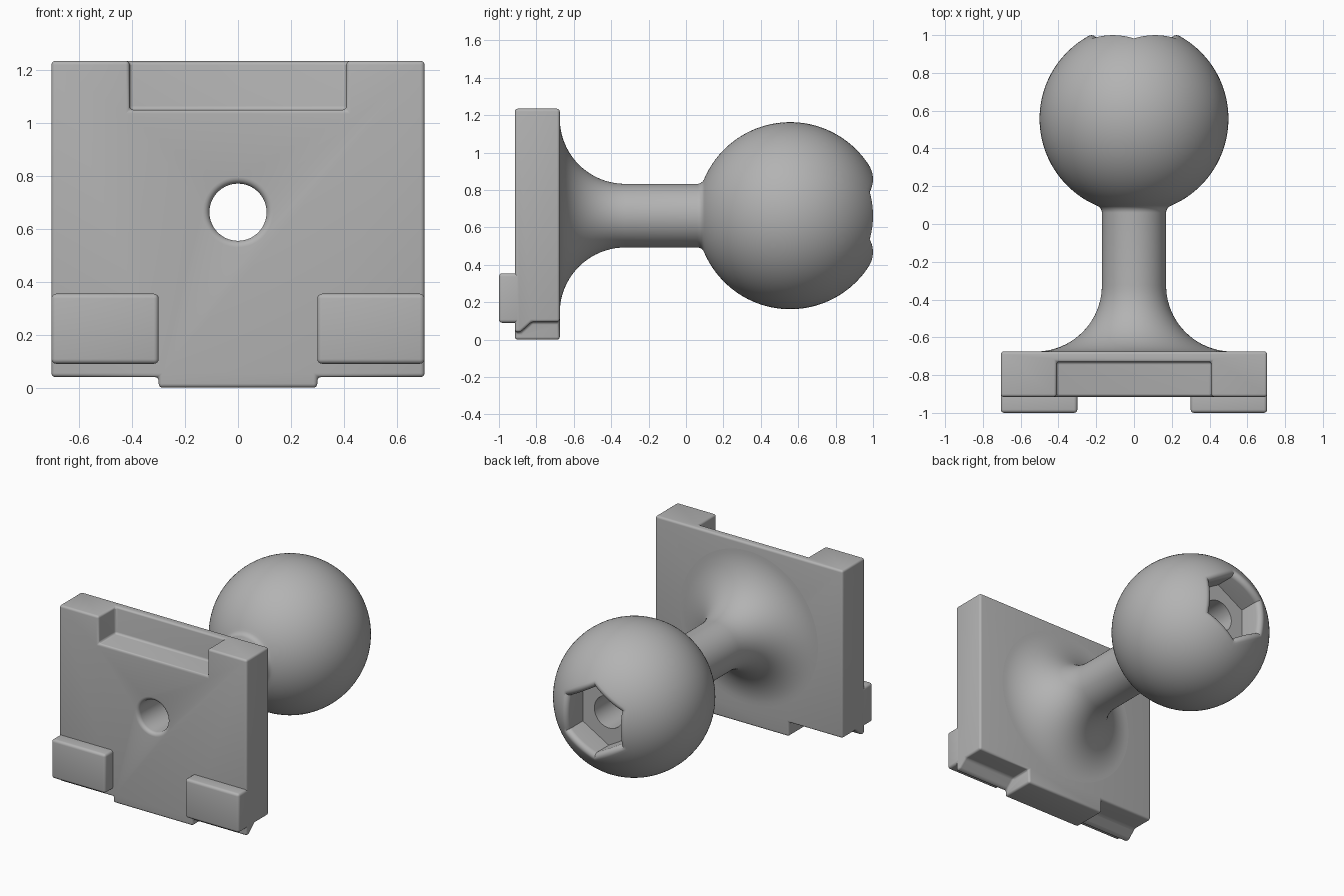
import bpy, bmesh
from math import sin, cos, pi, radians, sqrt, atan2

if "Cube" in bpy.data.objects:
    bpy.data.objects.remove(bpy.data.objects["Cube"], do_unlink=True)

GREY = (0.45, 0.45, 0.45, 1)
grey = bpy.data.materials.new("plain grey")
grey.use_nodes = True
grey.diffuse_color = GREY
grey.node_tree.nodes["Principled BSDF"].inputs["Base Color"].default_value = GREY

AXIS_Z = 0.663            # height of the shaft axis
BORE, SHAFT, BALL = 0.108, 0.17, 0.5
BALL_Y = 0.557
FRONT, BACK = -0.915, -0.675
SEGMENTS = 96


def make_object(name, bm):
    bmesh.ops.recalc_face_normals(bm, faces=bm.faces)
    mesh = bpy.data.meshes.new(name)
    bm.to_mesh(mesh)
    bm.free()
    mesh.materials.append(grey)
    obj = bpy.data.objects.new(name, mesh)
    bpy.context.collection.objects.link(obj)
    return obj


def prism(name, profile, x0, x1):
    """Extrude a (y, z) outline along x."""
    bm = bmesh.new()
    face = bm.faces.new([bm.verts.new((x0, y, z)) for y, z in profile])
    new = bmesh.ops.extrude_face_region(bm, geom=[face])["geom"]
    verts = [v for v in new if isinstance(v, bmesh.types.BMVert)]
    bmesh.ops.translate(bm, verts=verts, vec=(x1 - x0, 0, 0))
    return make_object(name, bm)


def box(name, x0, x1, y0, y1, z0, z1):
    return prism(name, [(y0, z0), (y1, z0), (y1, z1), (y0, z1)], x0, x1)


def lathe(name, profile_at, closed):
    """Revolve (radius, y) points about the shaft axis; the profile may vary with angle."""
    bm = bmesh.new()
    rows = []
    for i in range(SEGMENTS):
        t = 2 * pi * i / SEGMENTS
        rows.append([bm.verts.new((r * cos(t), y, AXIS_Z + r * sin(t)))
                     for r, y in profile_at(t)])
    n = len(rows[0])
    for i in range(SEGMENTS):
        a, b = rows[i], rows[(i + 1) % SEGMENTS]
        for j in range(n if closed else n - 1):
            k = (j + 1) % n
            bm.faces.new((a[j], a[k], b[k], b[j]))
    if not closed:
        for j in (0, n - 1):
            bm.faces.new([row[j] for row in rows])
    return make_object(name, bm)


def arc(r, y, radius, start, end, steps):
    """Arc points; angle 0 points along +y, a quarter turn points outward."""
    angles = [start + (end - start) * i / steps for i in range(steps + 1)]
    return [(r + radius * sin(a), y + radius * cos(a)) for a in angles]


def finish(obj):
    bpy.ops.object.select_all(action='DESELECT')
    obj.select_set(True)
    bpy.context.view_layer.objects.active = obj
    for mod in list(obj.modifiers):
        bpy.ops.object.modifier_apply(modifier=mod.name)
    bpy.ops.object.shade_smooth_by_angle(angle=radians(32))


def cut(obj, cutter):
    cutter.hide_render = True
    mod = obj.modifiers.new("cut", 'BOOLEAN')
    mod.operation, mod.solver, mod.object = 'DIFFERENCE', 'EXACT', cutter


def round_edges(obj, width):
    mod = obj.modifiers.new("rounding", 'BEVEL')
    mod.width, mod.segments = width, 4
    mod.limit_method, mod.angle_limit = 'ANGLE', radians(30)


# Ball, neck and flare, with a bore and a hexagonal socket
def stem_profile(t):
    flare, neck, rim = 0.35, 0.04, 0.03
    pts = [(BORE, BACK - 0.025), (SHAFT + flare, BACK - 0.025)]
    pts += arc(SHAFT + flare, BACK + flare, flare, -pi, -pi / 2, 20)
    # Small fillet between neck and ball
    nr = SHAFT + neck
    dy = sqrt((BALL + neck) ** 2 - nr ** 2)
    pts += arc(nr, BALL_Y - dy, neck, -pi / 2, -atan2(nr, dy), 6)
    # Ball surface up to the rounded rim of the socket
    side = (t + pi / 6) % (pi / 3) - pi / 6
    hexa = 0.195 / cos(side)
    rr = hexa + rim
    ry = sqrt((BALL - rim) ** 2 - rr ** 2)
    phi = atan2(rr, ry)
    pts += arc(0, BALL_Y, BALL, pi - atan2(nr, dy), phi, 56)[1:]
    pts += arc(rr, BALL_Y + ry, rim, phi, -pi / 2, 8)[1:]
    # Socket wall and floor
    return pts + [(hexa, 0.83), (BORE, 0.83)]


finish(lathe("ball_stem", stem_profile, True))

# Mounting plate with top notch and undercut lower corners
plate = box("mounting_plate", -0.705, 0.705, FRONT, BACK, 0, 1.235)
helpers = [box("notch_cutter", -0.41, 0.41, -1.1, -0.73, 1.05, 1.4)]
undercut = [(-1.1, -0.1), (-1.1, 0.04), (-0.885, 0.04),
            (-0.825, 0.095), (-0.5, 0.095), (-0.5, -0.1)]
for side, x0, x1 in (("right", -1, -0.3), ("left", 0.3, 1)):
    helpers.append(prism(side + "_undercut_cutter", undercut, x0, x1))
for helper in helpers:
    cut(plate, helper)
round_edges(plate, 0.018)

# Bore through the plate with a rounded mouth
mouth = 0.025
bore_points = ([(BORE, -0.5)]
               + arc(BORE + mouth, FRONT + mouth, mouth, -pi / 2, -pi, 5)
               + [(BORE + mouth, -1.1)])
helpers.append(lathe("bore_cutter", lambda t: bore_points, False))
cut(plate, helpers[-1])
finish(plate)
for helper in helpers:
    bpy.data.objects.remove(helper, do_unlink=True)

# Front feet
for side, x0, x1 in (("right", -0.705, -0.3), ("left", 0.3, 0.705)):
    foot = box(side + "_foot", x0, x1, -1, FRONT + 0.04, 0.09, 0.355)
    round_edges(foot, 0.018)
    finish(foot)
